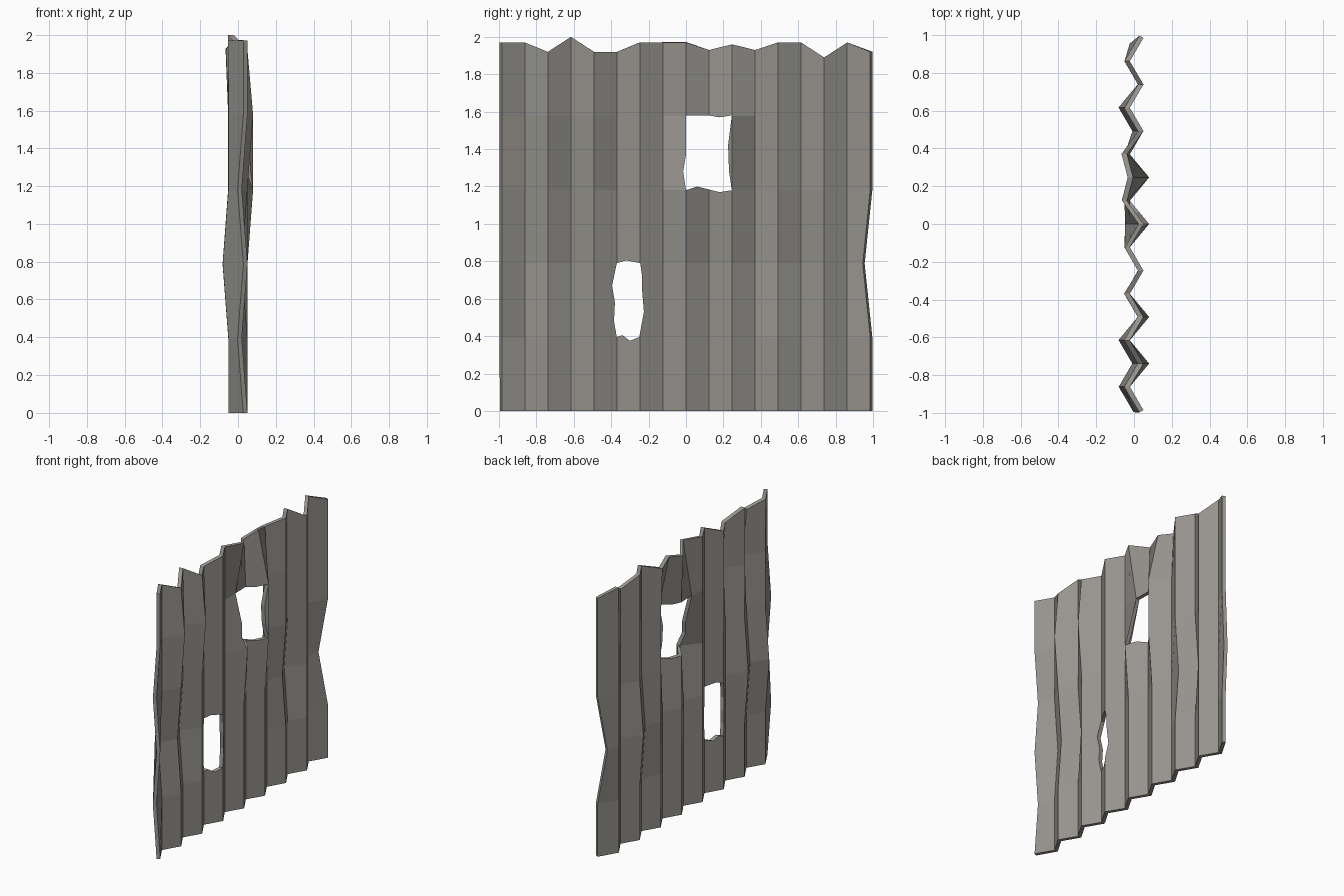
import bpy, bmesh

if "Cube" in bpy.data.objects:
    bpy.data.objects.remove(bpy.data.objects["Cube"])

COLS, STEP, ROW = 17, 0.1231, 0.394
# ragged height of the top edge, per fold
TOP = [1.97, 1.97, 1.92, 2.0, 1.92, 1.92, 1.97, 1.97, 1.97,
       1.93, 1.96, 1.93, 1.97, 1.97, 1.89, 1.97, 1.92]
# dents: (fold, row) -> push along x
DENT = {(1, 2): -.03, (2, 2): -.03, (3, 2): -.03, (12, 2): -.03, (13, 2): -.03,
        (16, 2): -.05, (0, 1): -.03, (0, 3): -.03, (2, 4): .03, (4, 4): .03,
        (8, 3): .03, (10, 3): .03, (10, 4): .03, (8, 4): -.07,
        (9, 5): -.015, (11, 5): -.015, (10, 5): -.055}

# corrugated sheet
bm = bmesh.new()
grid = []
for r in range(6):
    line = []
    for i in range(COLS):
        x = (0.05 if i % 2 == 0 else -0.022) + DENT.get((i, r), 0)
        y = (i - 8) * STEP - (0.04 if (i, r) == (16, 2) else 0)
        line.append(bm.verts.new((x, y, TOP[i] if r == 5 else r * ROW)))
    grid.append(line)
for r in range(5):
    for i in range(COLS - 1):
        bm.faces.new((grid[r][i], grid[r][i + 1], grid[r + 1][i + 1], grid[r + 1][i]))
me = bpy.data.meshes.new("corrugated_sheet")
bm.to_mesh(me)
bm.free()
sheet = bpy.data.objects.new("corrugated_sheet", me)
bpy.context.collection.objects.link(sheet)
sol = sheet.modifiers.new("thickness", 'SOLIDIFY')
sol.thickness = 0.025
sol.offset = -1
sol.use_even_offset = True

# weathered warm grey metal
metal = bpy.data.materials.new("weathered_metal")
metal.diffuse_color = (0.31, 0.295, 0.272, 1)
metal.use_nodes = True
metal.node_tree.nodes["Principled BSDF"].inputs["Base Color"].default_value = metal.diffuse_color
me.materials.append(metal)

# ragged holes punched through along x
HOLES = {
    "upper_hole": [(0, 1.18), (.06, 1.2), (.12, 1.185), (.18, 1.17), (.245, 1.18),
                   (.23, 1.28), (.225, 1.42), (.245, 1.58), (.18, 1.57), (.12, 1.58),
                   (0, 1.58), (0, 1.37), (-.015, 1.28)],
    "lower_hole": [(-.37, .395), (-.34, .405), (-.3, .375), (-.25, .395), (-.225, .53),
                   (-.235, .65), (-.235, .72), (-.245, .79), (-.32, .805), (-.37, .79),
                   (-.395, .67), (-.38, .58), (-.385, .48)]}
cutters = []
for name, pts in HOLES.items():
    bm = bmesh.new()
    face = bm.faces.new([bm.verts.new((-0.3, y, z)) for y, z in pts])
    ext = bmesh.ops.extrude_face_region(bm, geom=[face])
    bmesh.ops.translate(bm, vec=(0.6, 0, 0),
                        verts=[g for g in ext["geom"] if isinstance(g, bmesh.types.BMVert)])
    bmesh.ops.recalc_face_normals(bm, faces=bm.faces)
    cm = bpy.data.meshes.new(name)
    bm.to_mesh(cm)
    bm.free()
    cm.materials.append(metal)
    cut = bpy.data.objects.new(name, cm)
    cut.hide_render = True
    bpy.context.collection.objects.link(cut)
    cutters.append(cut)
    mod = sheet.modifiers.new(name, 'BOOLEAN')
    mod.operation = 'DIFFERENCE'
    mod.solver = 'EXACT'
    mod.object = cut

# bake the modifiers and drop the cutters
bpy.context.view_layer.update()
baked = bpy.data.meshes.new_from_object(sheet.evaluated_get(bpy.context.evaluated_depsgraph_get()))
sheet.modifiers.clear()
sheet.data = baked
for cut in cutters:
    bpy.data.objects.remove(cut)
